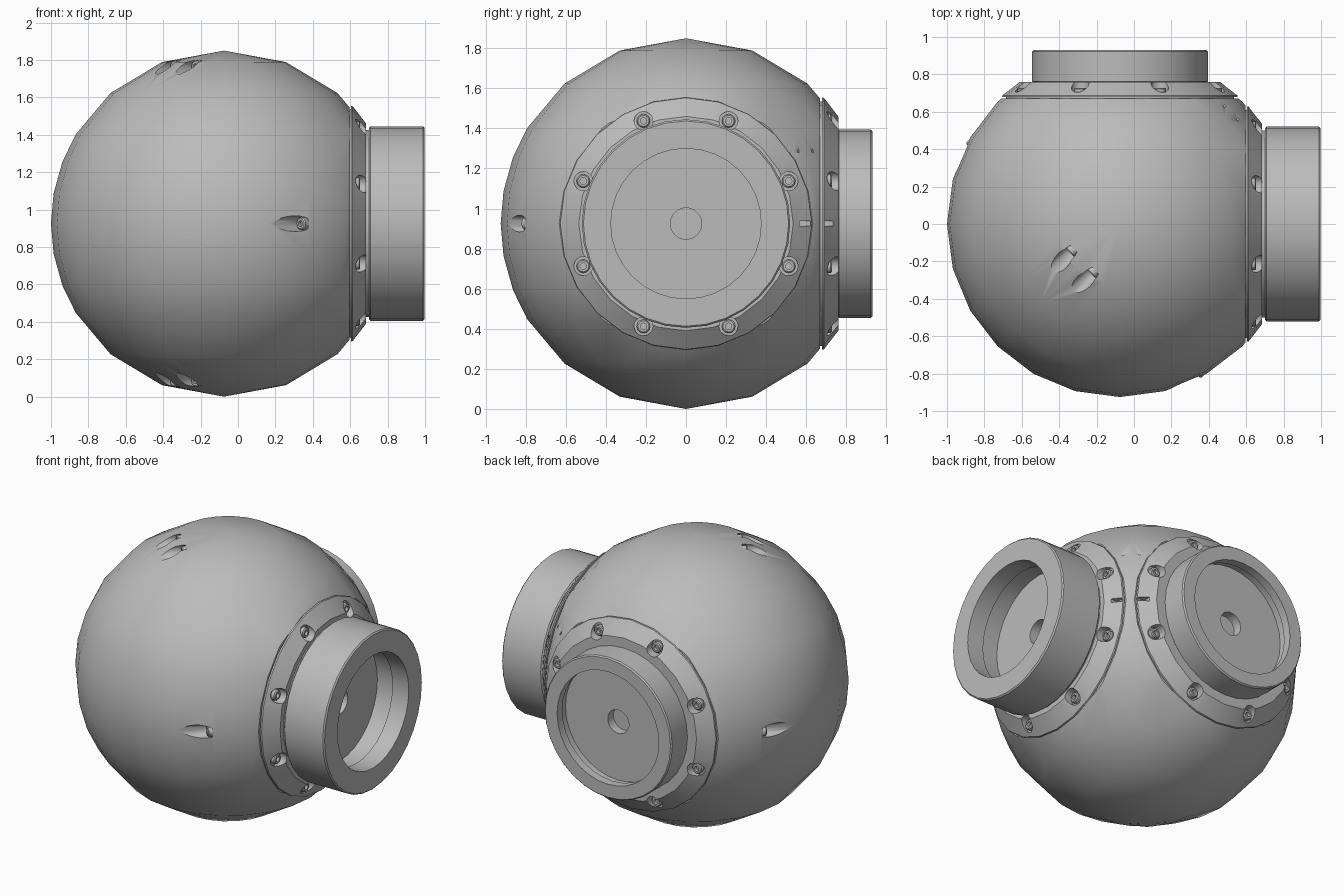
import bpy, bmesh
from math import pi, sin, cos, radians
from mathutils import Matrix, Vector

default = bpy.data.objects.get("Cube")
if default:
    bpy.data.objects.remove(default)

CENTRE = Matrix.Translation((-0.075, 0, 0.925))
R = 0.925

grey = bpy.data.materials.new("satin grey")
grey.use_nodes = True
grey.diffuse_color = (0.5, 0.5, 0.5, 1)
for node in grey.node_tree.nodes:
    if node.type == 'BSDF_PRINCIPLED':
        node.inputs["Base Color"].default_value = grey.diffuse_color


def lathe(bm, profile, segs, matrix=Matrix()):
    """Revolve (radius, height) points about local z and add them to bm."""
    part = bmesh.new()
    verts = [part.verts.new((r, 0, h)) for r, h in profile]
    edges = [part.edges.new(pair) for pair in zip(verts, verts[1:])]
    bmesh.ops.spin(part, geom=verts + edges, cent=(0, 0, 0), axis=(0, 0, 1),
                   angle=2 * pi, steps=segs)
    bmesh.ops.remove_doubles(part, verts=part.verts, dist=0.0002)
    bmesh.ops.recalc_face_normals(part, faces=part.faces)
    part.transform(matrix)
    mesh = bpy.data.meshes.new("temp")
    part.to_mesh(mesh)
    part.free()
    bm.from_mesh(mesh)
    bpy.data.meshes.remove(mesh)


def cylinder(bm, radius, low, high, matrix, segs=16):
    lathe(bm, [(0, low), (radius, low), (radius, high), (0, high)], segs, matrix)


def box(bm, size, matrix):
    bmesh.ops.create_cube(bm, size=1, matrix=matrix @ Matrix.Diagonal((*size, 1)))


def screw(bm, matrix):
    """Cap screw with a round socket, seated at local z = 0."""
    lathe(bm, [(0, -0.01), (0.034, -0.01), (0.034, 0.022), (0.028, 0.028),
               (0.016, 0.028), (0.016, 0.008), (0, 0.008)], 12, matrix)


def finish(name, bm, matrix=CENTRE):
    mesh = bpy.data.meshes.new(name)
    bm.to_mesh(mesh)
    bm.free()
    mesh.materials.append(grey)
    obj = bpy.data.objects.new(name, mesh)
    bpy.context.collection.objects.link(obj)
    obj.matrix_world = matrix
    return obj


def carve(obj, cutter):
    """Subtract the cutter, bake the result and drop the cutter."""
    cutter.hide_render = True
    mod = obj.modifiers.new("pockets", 'BOOLEAN')
    mod.operation = 'DIFFERENCE'
    mod.solver = 'EXACT'
    mod.object = cutter
    bpy.context.view_layer.update()
    graph = bpy.context.evaluated_depsgraph_get()
    mesh = bpy.data.meshes.new_from_object(obj.evaluated_get(graph))
    obj.modifiers.clear()
    obj.data = mesh
    bpy.data.objects.remove(cutter)


made = []

# Spherical body, trimmed flat where the two ports sit
PORT = 0.67
bm = bmesh.new()
rings = [0, 21, 41, 59, 69, 80, 90]
rings += [180 - a for a in rings[-2::-1]]
lathe(bm, [(R * sin(radians(a)), -R * cos(radians(a))) for a in rings], 24)
for axis in (Vector((1, 0, 0)), Vector((0, 1, 0))):
    bmesh.ops.bisect_plane(bm, geom=bm.verts[:] + bm.edges[:] + bm.faces[:], dist=1e-5,
                           plane_co=axis * PORT, plane_no=axis, clear_outer=True)
    bmesh.ops.holes_fill(bm, edges=bm.edges[:], sides=0)
bmesh.ops.recalc_face_normals(bm, faces=bm.faces)
body = finish("spherical_body", bm)
made.append(body)

# Assembly screw pockets, all bored along the horizontal diagonal
diag = Vector((1, 1, 0)).normalized()
side = Vector((1, -1, 0)).normalized()
up = Vector((0, 0, 1))
turn = (-diag).to_track_quat('Z', 'Y').to_matrix().to_4x4()
seats = [(-0.25, s * 0.856, 0) for s in (-1, 1)]
seats += [(-0.27, s * 0.08, t * 0.84) for s in (-1, 1) for t in (-1, 1)]
cut, screws = bmesh.new(), bmesh.new()
for depth, across, height in seats:
    place = Matrix.Translation(diag * depth + side * across + up * height) @ turn
    cylinder(cut, 0.042, 0, 0.45, place)
    screw(screws, place)
# Pair of thin grooves between the ports
for s in (-1, 1):
    place = Matrix.Translation(diag * 0.84 + side * s * 0.05 + up * 0.42)
    box(cut, (0.012, 0.012, 0.13), place @ Matrix.Rotation(pi / 4, 4, 'Z'))
carve(body, finish("body_cutter", cut))
made.append(finish("body_screws", screws))


def port(name, turn, slit, barrel):
    """Tapered flange with eight sunk screws, carrying a hollow barrel."""
    frame = CENTRE @ turn
    bm = bmesh.new()
    lathe(bm, [(0, PORT - 0.02), (0.61, PORT - 0.02), (0.61, PORT + 0.008),
               (0.63, PORT + 0.008), (0.628, PORT + 0.018),
               (0.535, 0.76), (0, 0.76)], 24)
    flange = finish(name + "_flange", bm, frame)
    cut, screws = bmesh.new(), bmesh.new()
    for i in range(8):
        a = (i + 0.5) * pi / 4
        place = Matrix.Translation((0.555 * cos(a), 0.555 * sin(a), 0.7))
        cylinder(cut, 0.047, 0, 0.2, place)
        screw(screws, place)
    # Alignment slit facing the other port
    long_x = 0.055 if slit[0] else 0.025
    box(cut, (long_x, 0.08 - long_x, 0.06),
        Matrix.Translation((slit[0] * 0.595, slit[1] * 0.595, 0.71)))
    carve(flange, finish("flange_cutter", cut, frame))
    made.extend([flange, finish(name + "_screws", screws, frame)])
    bm = bmesh.new()
    lathe(bm, barrel, 32)
    made.append(finish(name + "_barrel", bm, frame))


def barrel_profile(radius, low, high, floor):
    """Barrel with chamfered rims, a stepped bore and a central blind hole."""
    step = (floor + high) / 2
    return [(0, 0.72), (radius - 0.02, 0.72), (radius - 0.02, low),
            (radius - 0.008, low), (radius, low + 0.008),
            (radius, high - 0.008), (radius - 0.008, high),
            (0.375, high), (0.375, step), (0.39, step), (0.39, floor),
            (0.078, floor), (0.078, floor - 0.08), (0, floor - 0.08)]


port("large_port", Matrix.Rotation(pi / 2, 4, 'Y'), (0, 1),
     barrel_profile(0.52, 0.775, 1.072, 0.83))
port("small_port", Matrix.Rotation(-pi / 2, 4, 'X'), (1, 0),
     barrel_profile(0.47, 0.755, 0.93, 0.82))

# Smooth shading with crisp edges
bpy.ops.object.select_all(action='DESELECT')
for obj in made:
    obj.select_set(True)
bpy.context.view_layer.objects.active = body
bpy.ops.object.shade_smooth_by_angle(angle=radians(32))
